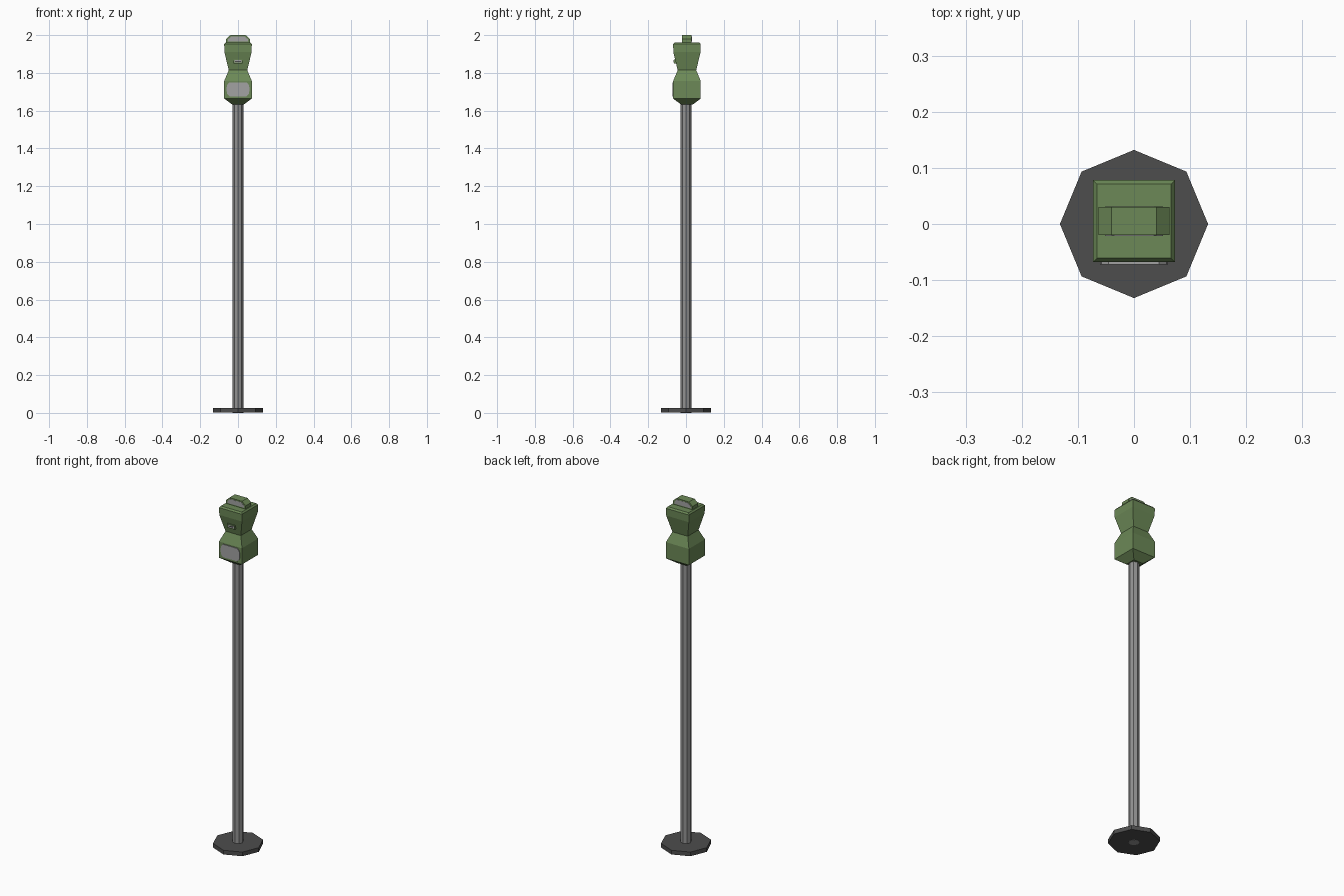
import bpy, bmesh, math

if "Cube" in bpy.data.objects:
    bpy.data.objects.remove(bpy.data.objects["Cube"])


def mat(name, rgb):
    m = bpy.data.materials.new(name)
    m.diffuse_color = (*rgb, 1)
    m.use_nodes = True
    m.node_tree.nodes["Principled BSDF"].inputs["Base Color"].default_value = m.diffuse_color
    return m


GREEN = mat("green paint", (0.15, 0.25, 0.095))
STEEL = mat("pole steel", (0.29, 0.29, 0.29))
PALE = mat("pale grey panel", (0.36, 0.36, 0.36))
DARK = mat("dark base", (0.075, 0.075, 0.075))
CY = 0.005  # head centre in y


def loft(name, rings, material):
    """Skin a list of equal-length vertex rings and cap both ends."""
    bm = bmesh.new()
    loops = [[bm.verts.new(p) for p in r] for r in rings]
    n = len(loops[0])
    for a, b in zip(loops, loops[1:]):
        for i in range(n):
            j = (i + 1) % n
            bm.faces.new((a[i], a[j], b[j], b[i]))
    bm.faces.new(loops[0])
    bm.faces.new(loops[-1])
    bmesh.ops.recalc_face_normals(bm, faces=bm.faces)
    me = bpy.data.meshes.new(name)
    bm.to_mesh(me)
    bm.free()
    me.materials.append(material)
    ob = bpy.data.objects.new(name, me)
    bpy.context.collection.objects.link(ob)
    return ob


def ngon(r, z, n=8):
    return [(r * math.cos(math.tau * i / n), r * math.sin(math.tau * i / n), z) for i in range(n)]


def square(h, z):
    return [(sx * h, CY + sy * h, z) for sx, sy in ((-1, -1), (1, -1), (1, 1), (-1, 1))]


def prism(name, profile, y0, y1, material):
    """Extrude an (x, z) profile from y0 to y1."""
    return loft(name, [[(x, y, z) for x, z in profile] for y in (y0, y1)], material)


def mirrored(half):
    """Close a right-hand profile with its mirror image."""
    return half + [(-x, z) for x, z in reversed(half)]


# Foot plate and pole
loft("base_plate", [ngon(0.132, 0.001), ngon(0.132, 0.025)], DARK)
loft("pole", [ngon(0.028, 0), ngon(0.028, 1.65)], STEEL)

# Pinched square housing
housing = [(0.03, 1.632), (0.073, 1.664), (0.073, 1.757), (0.049, 1.814),
           (0.072, 1.91), (0.073, 1.952), (0.066, 1.961)]
loft("meter_housing", [square(h, z) for h, z in housing], GREEN)

# Display hood on top, with a window on both sides
prism("display_hood", mirrored([(0.063, 1.955), (0.063, 1.98), (0.04, 2.0)]),
      CY - 0.025, CY + 0.025, GREEN)
window = mirrored([(0.052, 1.966), (0.052, 1.978), (0.036, 1.993)])
for side, name in ((-1, "front_window"), (1, "back_window")):
    prism(name, window, CY + side * 0.024, CY + side * 0.026, PALE)

# Coin door plate with clipped corners
prism("coin_door", mirrored([(0.045, 1.676), (0.058, 1.69), (0.061, 1.713),
                             (0.058, 1.736), (0.045, 1.75)]), -0.072, -0.066, PALE)

# Coin slot block with a dark slit and pale surround
prism("slot_block", mirrored([(0.024, 1.849), (0.024, 1.872)]), -0.064, -0.05, GREEN)
prism("slot_surround", mirrored([(0.019, 1.854), (0.019, 1.867)]), -0.065, -0.063, PALE)
prism("coin_slit", mirrored([(0.015, 1.858), (0.015, 1.863)]), -0.066, -0.064, DARK)
